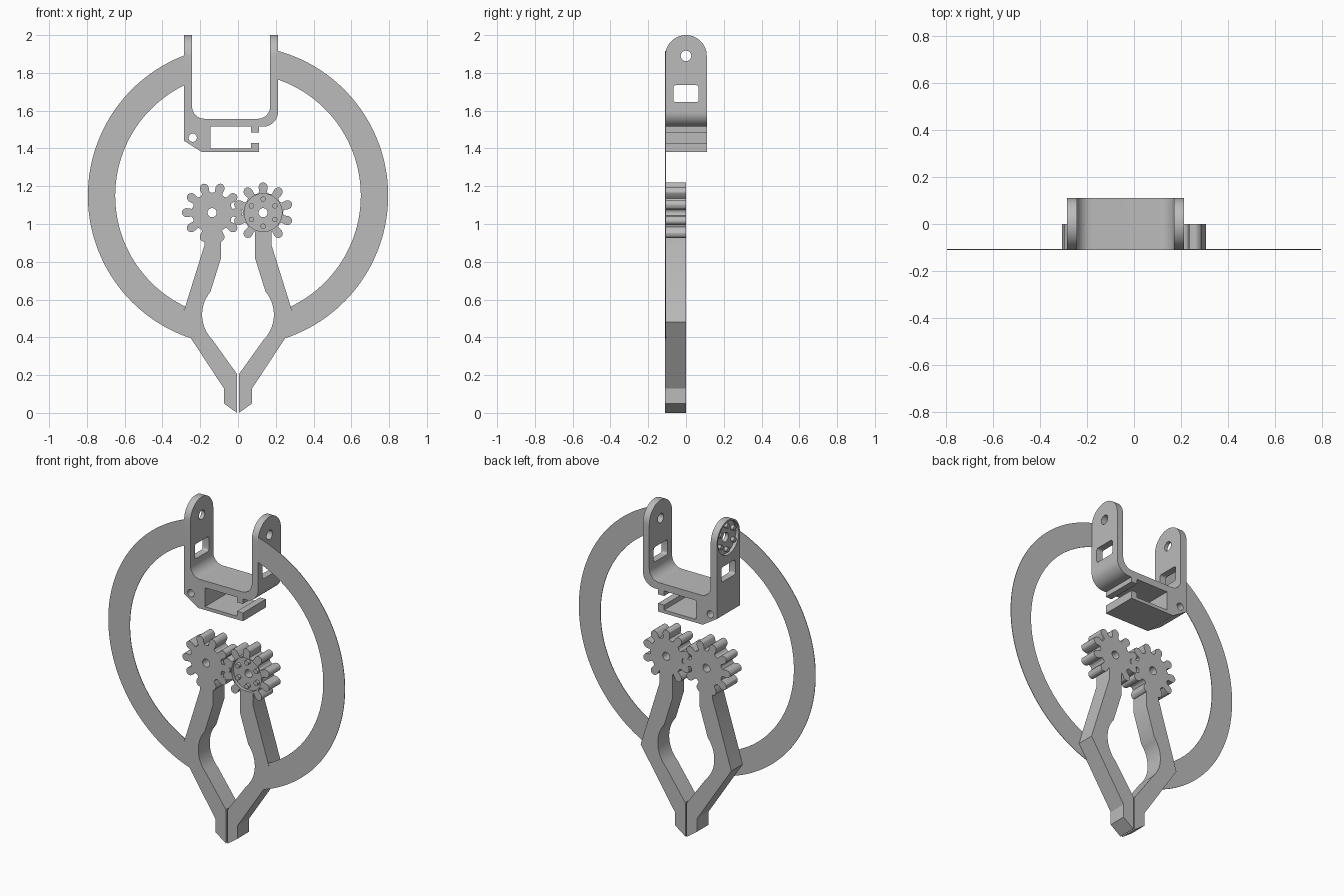
import bpy, bmesh
from math import sin, cos, pi, radians, sqrt, atan2

cube = bpy.data.objects.get("Cube")
if cube:
    bpy.data.objects.remove(cube, do_unlink=True)

grey = bpy.data.materials.new("light grey plastic")
grey.use_nodes = True
COLOUR = (0.5, 0.5, 0.5, 1)
grey.diffuse_color = COLOUR
grey.node_tree.nodes["Principled BSDF"].inputs["Base Color"].default_value = COLOUR


def prism(name, outline, d0, d1, axis="y"):
    """Extrude an outline (u, z) along y, or along x when axis is 'x'."""
    bm = bmesh.new()

    def place(u, z, d):
        return (u, d, z) if axis == "y" else (d, u, z)

    face = bm.faces.new([bm.verts.new(place(u, z, d0)) for u, z in outline])
    new = bmesh.ops.extrude_face_region(bm, geom=[face])["geom"]
    move = place(0, 0, d1 - d0)
    bmesh.ops.translate(bm, vec=move, verts=[v for v in new if isinstance(v, bmesh.types.BMVert)])
    bmesh.ops.recalc_face_normals(bm, faces=bm.faces)
    mesh = bpy.data.meshes.new(name)
    bm.to_mesh(mesh)
    bm.free()
    mesh.materials.append(grey)
    obj = bpy.data.objects.new(name, mesh)
    bpy.context.collection.objects.link(obj)
    return obj


def arc(cu, cz, r, a0, a1, n=10):
    """Points on a circle from angle a0 to a1, in degrees."""
    steps = [radians(a0 + (a1 - a0) * i / n) for i in range(n + 1)]
    return [(cu + r * cos(a), cz + r * sin(a)) for a in steps]


def circle(cu, cz, r, n=32):
    return arc(cu, cz, r, 0, 360, n)[:-1]


def activate(obj):
    bpy.ops.object.select_all(action="DESELECT")
    obj.select_set(True)
    bpy.context.view_layer.objects.active = obj


def boolean(obj, cutter, operation="DIFFERENCE"):
    cutter.hide_render = True
    mod = obj.modifiers.new("cut", "BOOLEAN")
    mod.operation = operation
    mod.solver = "EXACT"
    mod.object = cutter
    activate(obj)
    bpy.ops.object.modifier_apply(modifier=mod.name)
    bpy.data.objects.remove(cutter, do_unlink=True)


def smooth(obj):
    activate(obj)
    bpy.ops.object.shade_smooth_by_angle(angle=radians(25))


def pegs(name, cu, cz, d0, d1, axis):
    """Ring of six small pegs that locate a round horn."""
    for i, (u, z) in enumerate(circle(cu, cz, 0.072, 6)):
        # turn the hexagon so that a peg sits at the top
        u, z = cu + (z - cz), cz + (u - cu)
        smooth(prism(f"{name}_{i + 1}", circle(u, z, 0.014, 16), d0, d1, axis))


FRONT, BACK = -0.11, 0.11
HORN_R, HORN_DEPTH = 0.1, 0.02

# --- Bracket: U-shaped holder with a clip slot below ---
outline = [(-0.285, 2), (-0.285, 1.44), (-0.19, 1.38), (0.11, 1.38),
           (0.11, 1.43), (0.07, 1.43), (0.07, 1.4), (-0.145, 1.4),
           (-0.145, 1.515), (0.07, 1.515), (0.07, 1.485), (0.11, 1.485), (0.11, 1.515)]
outline += arc(0.132, 1.595, 0.08, -90, 0)
outline += [(0.212, 2), (0.17, 2)]
outline += arc(0.105, 1.622, 0.065, 0, -90)
outline += arc(-0.178, 1.622, 0.065, -90, -180)
outline += [(-0.243, 2)]
bracket = prism("bracket", outline, FRONT, BACK)

# rounded wall tops
side = [(FRONT, 1.3), (BACK, 1.3)] + arc(0, 1.89, 0.11, 0, 180, 28)
boolean(bracket, prism("wall_shape", side, -0.4, 0.4, "x"), "INTERSECT")

# horn recess, pivot holes, windows and pin hole
boolean(bracket, prism("horn_cutter", circle(0, 1.89, HORN_R, 40), -0.4, -0.285 + HORN_DEPTH, "x"))
boolean(bracket, prism("pivot_cutter", circle(0, 1.89, 0.028), -0.4, 0.4, "x"))
W, R = 0.067, 0.014
window = []
for u, z, a in ((W - R, 1.735 - R, 0), (R - W, 1.735 - R, 90),
                (R - W, 1.645 + R, 180), (W - R, 1.645 + R, 270)):
    window += arc(u, z, R, a, a + 90, 4)
boolean(bracket, prism("window_cutter", window, -0.4, 0.4, "x"))
boolean(bracket, prism("pin_cutter", circle(-0.24, 1.457, 0.022), -0.2, 0.2))
smooth(bracket)
pegs("bracket_peg", 0, 1.89, -0.285, -0.285 + HORN_DEPTH + 0.002, "x")


# --- Gears: ten rounded teeth each ---
def gear(name, cx, turn):
    cz, pts = 1.06, []
    half = [(0.108, 0.02), (0.135, 0.024), (0.147, 0.021), (0.156, 0.013), (0.16, 0.004)]
    tooth = [(r, -w) for r, w in half] + [(r, w) for r, w in reversed(half)]
    for k in range(10):
        a = radians(turn + 36 * k)
        pts += [(cx + r * cos(a) - w * sin(a), cz + r * sin(a) + w * cos(a)) for r, w in tooth]
        valley = a + radians(18)
        pts.append((cx + 0.105 * cos(valley), cz + 0.105 * sin(valley)))
    obj = prism(name, pts, FRONT, 0)
    boolean(obj, prism("axle_cutter", circle(cx, cz, 0.024), -0.3, 0.3))
    return obj


right_gear = gear("right_gear", -0.137, 0)
left_gear = gear("left_gear", 0.133, 18)
boolean(left_gear, prism("horn_cutter", circle(0.133, 1.06, HORN_R, 40), -0.3, FRONT + HORN_DEPTH))
smooth(right_gear)
smooth(left_gear)
pegs("left_gear_peg", 0.133, 1.06, FRONT, FRONT + HORN_DEPTH + 0.002, "y")

# --- Gripper arms and the thin guard ring, mirrored left and right ---
arm = [(0.09, 0.962), (0.09, 0.82)]
arm += arc(0, 0.52, 0.19, 40, -45, 14)
arm += [(0.005, 0.205), (0.005, 0), (0.075, 0.05), (0.075, 0.13),
        (0.305, 0.48), (0.177, 0.89), (0.177, 0.962)]

RING_Z, OUTER, INNER = 1.15, 0.795, 0.65


def ring_half(top_x):
    """Half ring, cut straight at the bracket wall and along the arm."""
    def top(r):
        return 90 - math_deg(atan2(top_x, sqrt(r * r - top_x * top_x)))

    def low(r, x):
        return math_deg(atan2(-sqrt(r * r - x * x), x))
    pts = arc(0, RING_Z, OUTER, low(OUTER, 0.248), top(OUTER), 64)
    pts += arc(0, RING_Z, INNER, top(INNER), low(INNER, 0.281), 64)
    return pts + [(0.3, 0.48)]


def math_deg(a):
    return a * 180 / pi


for side_name, sign, top_x in (("left", 1, 0.212), ("right", -1, 0.285)):
    smooth(prism(f"{side_name}_arm", [(sign * x, z) for x, z in arm], FRONT, 0))
    half_ring = [(sign * x, z) for x, z in ring_half(top_x)]
    prism(f"{side_name}_guard_ring", half_ring, FRONT, FRONT + 0.003)
